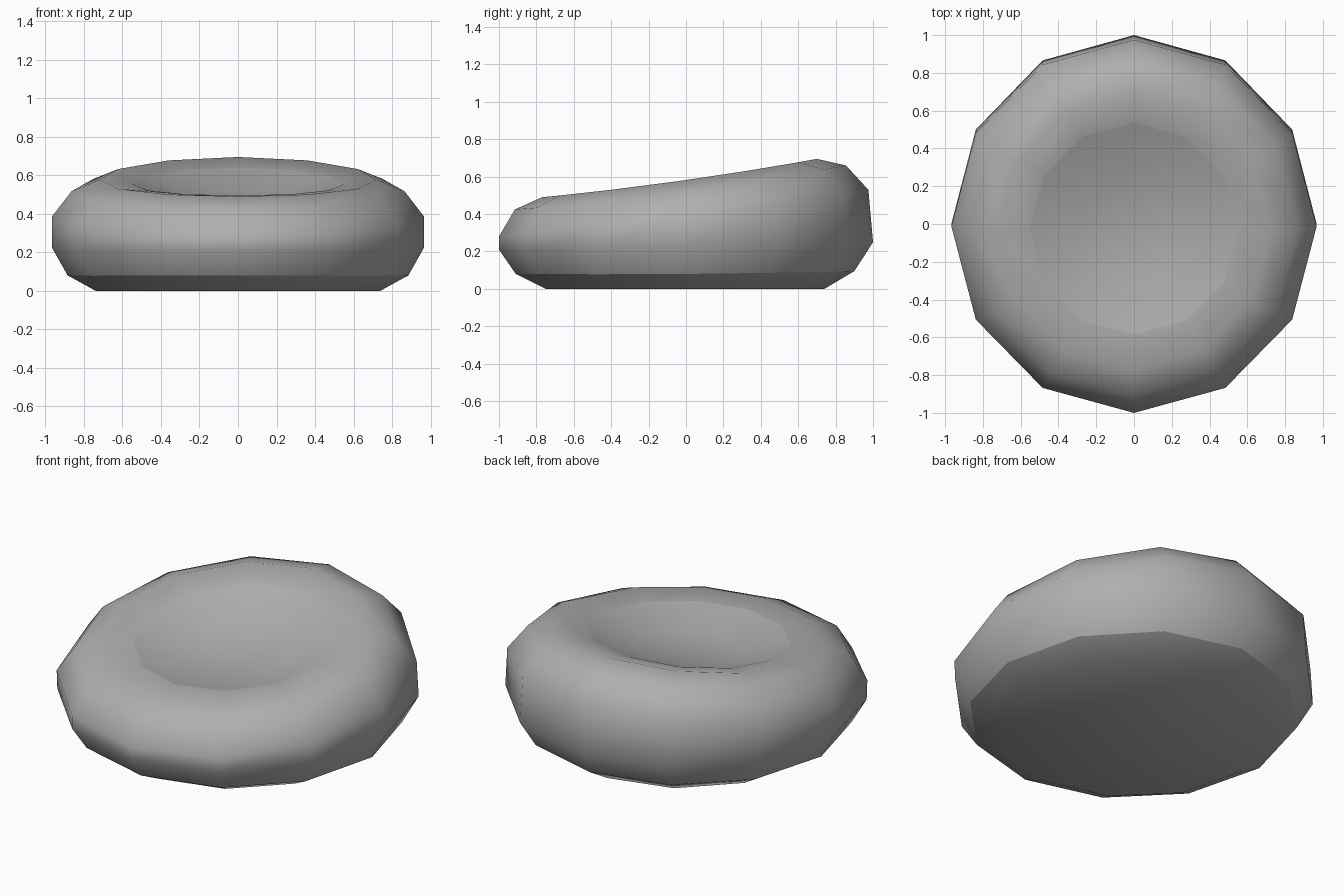
import bpy, bmesh, math

if "Cube" in bpy.data.objects:
    bpy.data.objects.remove(bpy.data.objects["Cube"])

SIDES = 12
# rings from floor to seat: half width x, front y, back y, z at front / side / back
RINGS = [
    (0.74, -0.75, 0.74, 0.00, 0.00, 0.00),
    (0.885, -0.91, 0.90, 0.08, 0.08, 0.095),
    (0.967, -1.00, 1.00, 0.21, 0.225, 0.25),
    (0.967, -1.00, 0.975, 0.28, 0.385, 0.53),
    (0.865, -0.915, 0.855, 0.425, 0.517, 0.66),
    (0.72, -0.77, 0.70, 0.49, 0.577, 0.695),
    (0.55, -0.585, 0.535, 0.495, 0.555, 0.64),   # seat edge
    (0.29, -0.305, 0.265, 0.445, 0.48, 0.52),    # seat hollow
]
CREASES = (1, 6)  # rings with a hard edge: base seam and seat edge


def add_ring(bm, rx, yf, yb, zf, zs, zb):
    ring = []
    for i in range(SIDES):
        a = 2 * math.pi * i / SIDES
        t = math.sin(a)
        y = (yf + yb) / 2 + t * (yb - yf) / 2
        z = zs + t * (zb - zf) / 2 + t * t * ((zf + zb) / 2 - zs)
        ring.append(bm.verts.new((rx * math.cos(a), y, z)))
    return ring


# cushion body: stacked tilted rings joined by quads
bm = bmesh.new()
rings = [add_ring(bm, *r) for r in RINGS]
for lo, hi in zip(rings, rings[1:]):
    for i in range(SIDES):
        j = (i + 1) % SIDES
        bm.faces.new((lo[i], lo[j], hi[j], hi[i]))

# flat base and centre of the hollow seat
bm.faces.new(rings[0][::-1])
centre = bm.verts.new((0, -0.02, 0.465))
for i in range(SIDES):
    bm.faces.new((rings[-1][i], rings[-1][(i + 1) % SIDES], centre))

# soft shading with two hard seams
for f in bm.faces:
    f.smooth = True
for k in CREASES:
    for i in range(SIDES):
        bm.edges.get((rings[k][i], rings[k][(i + 1) % SIDES])).smooth = False

mesh = bpy.data.meshes.new("bean_bag_cushion")
bm.to_mesh(mesh)
bm.free()
cushion = bpy.data.objects.new("bean_bag_cushion", mesh)
bpy.context.collection.objects.link(cushion)

# dark grey fabric
fabric = bpy.data.materials.new("grey_fabric")
fabric.diffuse_color = (0.43, 0.43, 0.43, 1)
fabric.use_nodes = True
fabric.node_tree.nodes["Principled BSDF"].inputs["Base Color"].default_value = fabric.diffuse_color
mesh.materials.append(fabric)
